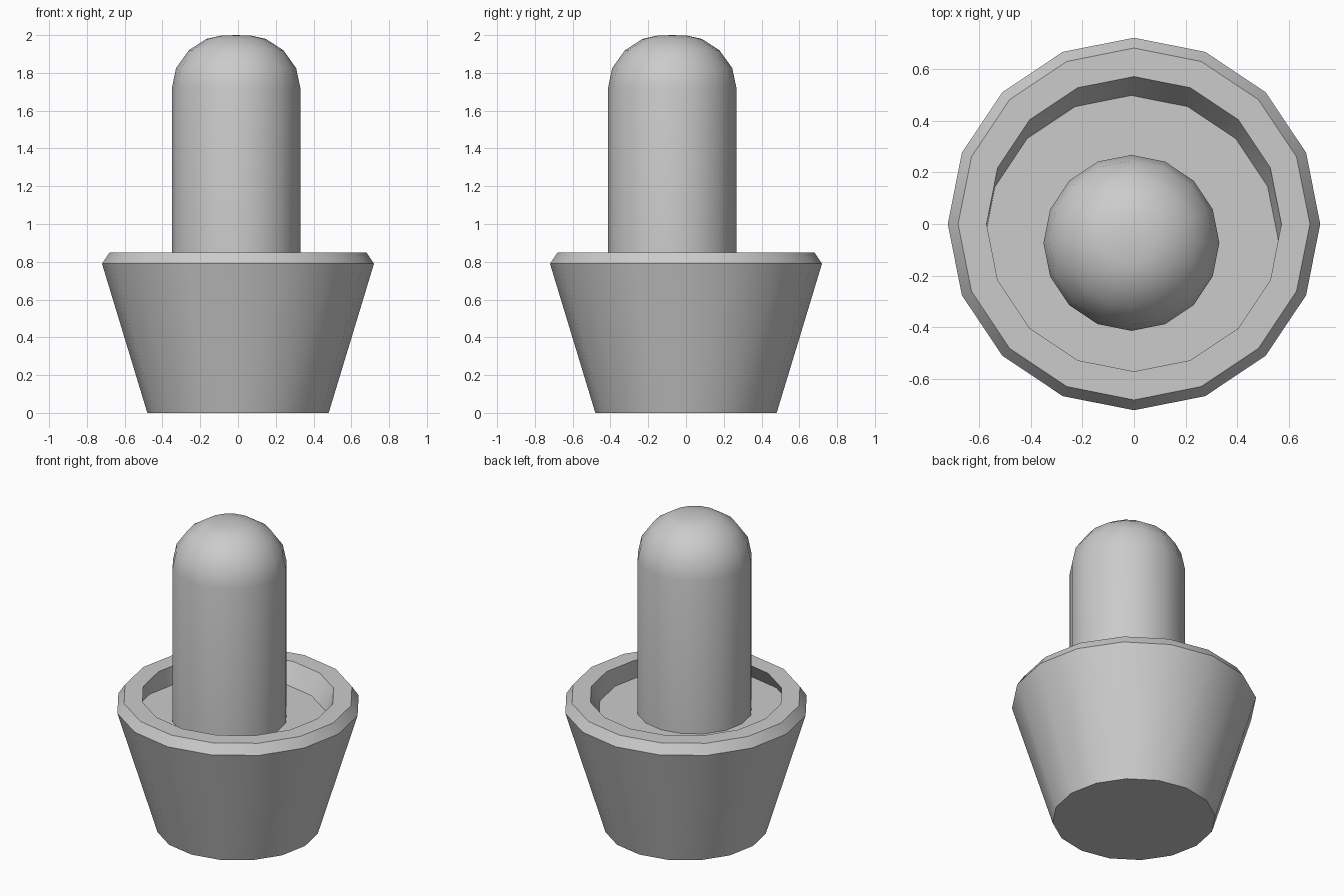
import bpy, bmesh
from math import cos, sin, tau, radians

if "Cube" in bpy.data.objects:
    bpy.data.objects.remove(bpy.data.objects["Cube"])

SIDES = 16
OFF = (-0.01, -0.073)  # the plant and soil sit slightly off centre


def lathe(name, rings, apex=None):
    """Skin rings of (radius, z, (cx, cy)); cap the ends, or close the top at an apex."""
    bm = bmesh.new()
    loops = [[bm.verts.new((c[0] + r * cos(tau * i / SIDES),
                            c[1] + r * sin(tau * i / SIDES), z))
              for i in range(SIDES)] for r, z, c in rings]
    for a, b in zip(loops, loops[1:]):
        for i in range(SIDES):
            j = (i + 1) % SIDES
            bm.faces.new((a[i], a[j], b[j], b[i]))
    bm.faces.new(loops[0][::-1])
    top = loops[-1]
    if apex:
        tip = bm.verts.new(apex)
        for i in range(SIDES):
            bm.faces.new((top[i], top[(i + 1) % SIDES], tip))
    else:
        bm.faces.new(top)
    mesh = bpy.data.meshes.new(name)
    bm.to_mesh(mesh)
    bm.free()
    obj = bpy.data.objects.new(name, mesh)
    bpy.context.collection.objects.link(obj)
    bpy.ops.object.select_all(action='DESELECT')
    obj.select_set(True)
    bpy.context.view_layer.objects.active = obj
    bpy.ops.object.shade_smooth_by_angle(angle=radians(35))
    return obj


# Tapered pot with chamfered rim, skewed inner wall and soil floor
C = (0, 0)
lathe("pot_with_soil", [(0.48, 0, C), (0.72, 0.79, C), (0.68, 0.85, C),
                        (0.57, 0.85, C), (0.57, 0.73, OFF)])

# Cactus column with rounded top
column = [(0.34, 0.73), (0.34, 1.72), (0.318, 1.825), (0.25, 1.92),
          (0.157, 1.98), (0.08, 1.997)]
lathe("cactus", [(r, z, OFF) for r, z in column], apex=(*OFF, 2.0))
